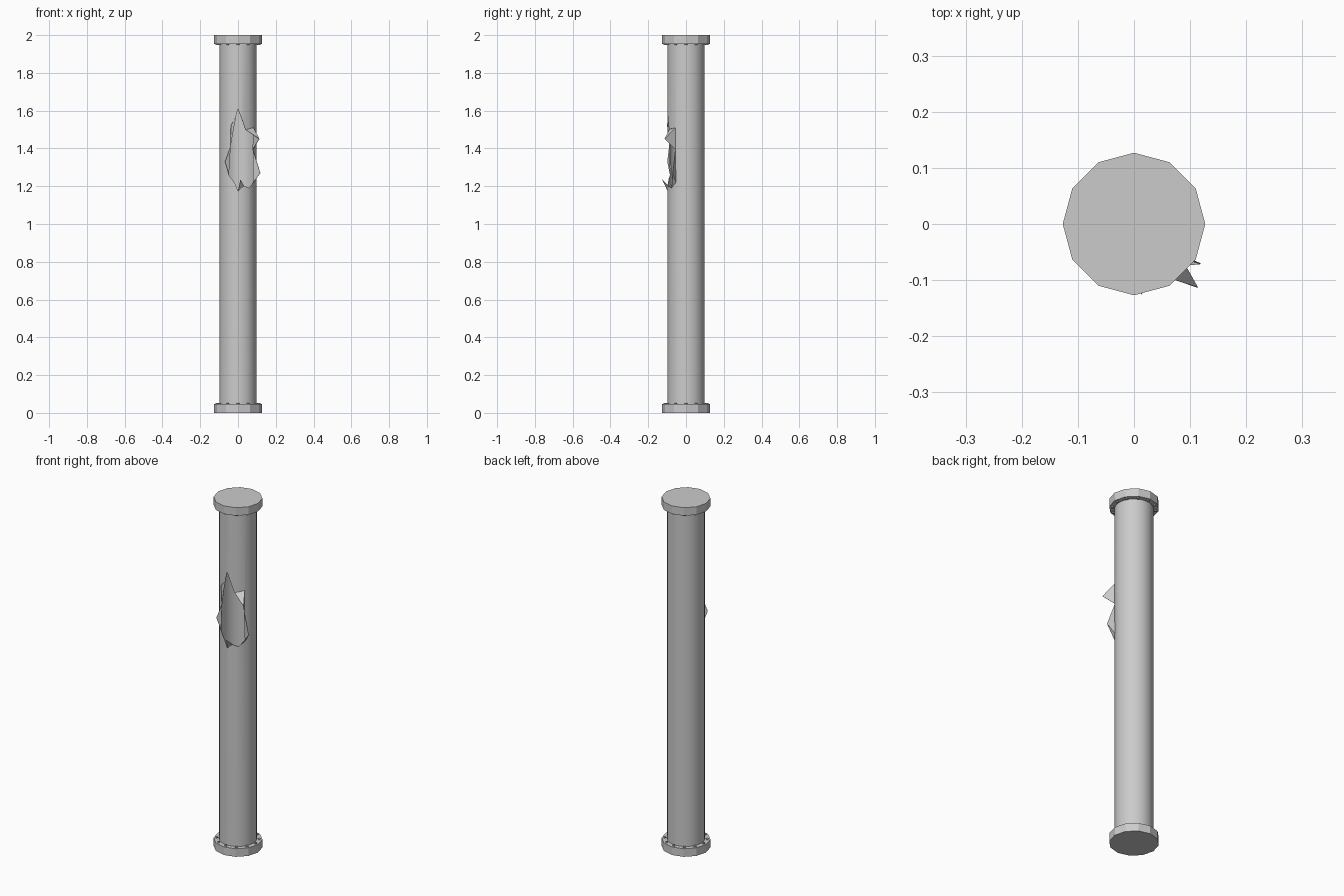
import bpy, bmesh
from math import sin, cos, radians, pi
from mathutils import Matrix, Vector

if "Cube" in bpy.data.objects:
    bpy.data.objects.remove(bpy.data.objects["Cube"])

R, WALL, HEIGHT = 0.098, 0.004, 2.0


def make_object(name, bm):
    bmesh.ops.recalc_face_normals(bm, faces=bm.faces)
    mesh = bpy.data.meshes.new(name)
    bm.to_mesh(mesh)
    bm.free()
    ob = bpy.data.objects.new(name, mesh)
    bpy.context.collection.objects.link(ob)
    return ob


def activate(ob):
    bpy.ops.object.select_all(action='DESELECT')
    ob.select_set(True)
    bpy.context.view_layer.objects.active = ob


def polar(angle, z, r=R):
    # angle in degrees, measured from the front (-y) towards +x
    a = radians(angle)
    return Vector((r * sin(a), -r * cos(a), z))


# Pipe wall
N = 32
bm = bmesh.new()
rings = []
for r, z in ((R, 0.02), (R, 1.98), (R - WALL, 1.98), (R - WALL, 0.02)):
    rings.append([bm.verts.new(polar(360 * i / N, z, r)) for i in range(N)])
for k in range(4):
    a, b = rings[k], rings[(k + 1) % 4]
    for i in range(N):
        j = (i + 1) % N
        bm.faces.new((a[i], a[j], b[j], b[i]))
pipe = make_object("pipe", bm)

# Burst hole, as (angle, height) around the rim
rim = [(0, 1.61), (11, 1.56), (24, 1.50), (56, 1.51), (54, 1.395), (57, 1.22),
       (38, 1.19), (20, 1.20), (0, 1.175), (-8, 1.21), (-30, 1.26),
       (-24, 1.41), (-14, 1.50), (-6, 1.57)]
bm = bmesh.new()
out = polar(14, 0, 1)
inner, outer = [], []
for angle, z in rim:
    p = polar(angle, z)
    d = p.dot(out)
    inner.append(bm.verts.new(p + out * (0.03 - d)))
    outer.append(bm.verts.new(p + out * (0.2 - d)))
bm.faces.new(inner)
bm.faces.new(outer)
for i in range(len(rim)):
    j = (i + 1) % len(rim)
    bm.faces.new((inner[i], inner[j], outer[j], outer[i]))
cutter = make_object("hole_cutter", bm)
cutter.hide_render = True

mod = pipe.modifiers.new("hole", 'BOOLEAN')
mod.operation = 'DIFFERENCE'
mod.solver = 'EXACT'
mod.object = cutter
activate(pipe)
bpy.ops.object.modifier_apply(modifier="hole")
bpy.data.objects.remove(cutter)
bpy.ops.object.shade_smooth_by_angle(angle=radians(30))

# Torn metal shards: tip (angle, height, radius) and the rim points they fan from
shards = [((45, 1.45, 0.160), (2, 3, 4)),
          ((59, 1.27, 0.138), (4, 5, 6)),
          ((6, 1.235, 0.126), (7, 8)),
          ((-35, 1.33, 0.120), (10, 11)),
          ((-21, 1.52, 0.106), (11, 12, 13))]
bm = bmesh.new()
for tip, base in shards:
    t = bm.verts.new(polar(*tip))
    vs = [bm.verts.new(polar(*rim[i], R - 0.001)) for i in base]
    for a, b in zip(vs, vs[1:]):
        bm.faces.new((t, a, b))
torn = make_object("torn_edges", bm)
mod = torn.modifiers.new("thickness", 'SOLIDIFY')
mod.thickness = WALL / 2
mod.offset = 0

# Flanges at both ends, with a ring of small bolts on the inner face
FR, FH = 0.127, 0.046
for name, centre, face in (("bottom", FH / 2, FH), ("top", HEIGHT - FH / 2, HEIGHT - FH)):
    bm = bmesh.new()
    bmesh.ops.create_cone(bm, cap_ends=True, segments=12, radius1=FR, radius2=FR, depth=FH,
                          matrix=Matrix.Translation((0, 0, centre)))
    # align a corner with the x axis
    v = bm.verts[:][0].co
    bmesh.ops.rotate(bm, verts=bm.verts, cent=(0, 0, 0),
                     matrix=Matrix.Rotation(-Vector((v.x, v.y)).angle_signed(Vector((1, 0))) * -1, 3, 'Z')
                     if abs(v.y) > 1e-5 and abs(v.x) > 1e-5 else Matrix.Identity(3))
    make_object(name + "_flange", bm)
    bm = bmesh.new()
    for i in range(12):
        bmesh.ops.create_cone(bm, cap_ends=True, segments=8, radius1=0.007, radius2=0.007, depth=0.012,
                              matrix=Matrix.Translation(polar(30 * i, face, 0.111)))
    make_object(name + "_bolts", bm)
